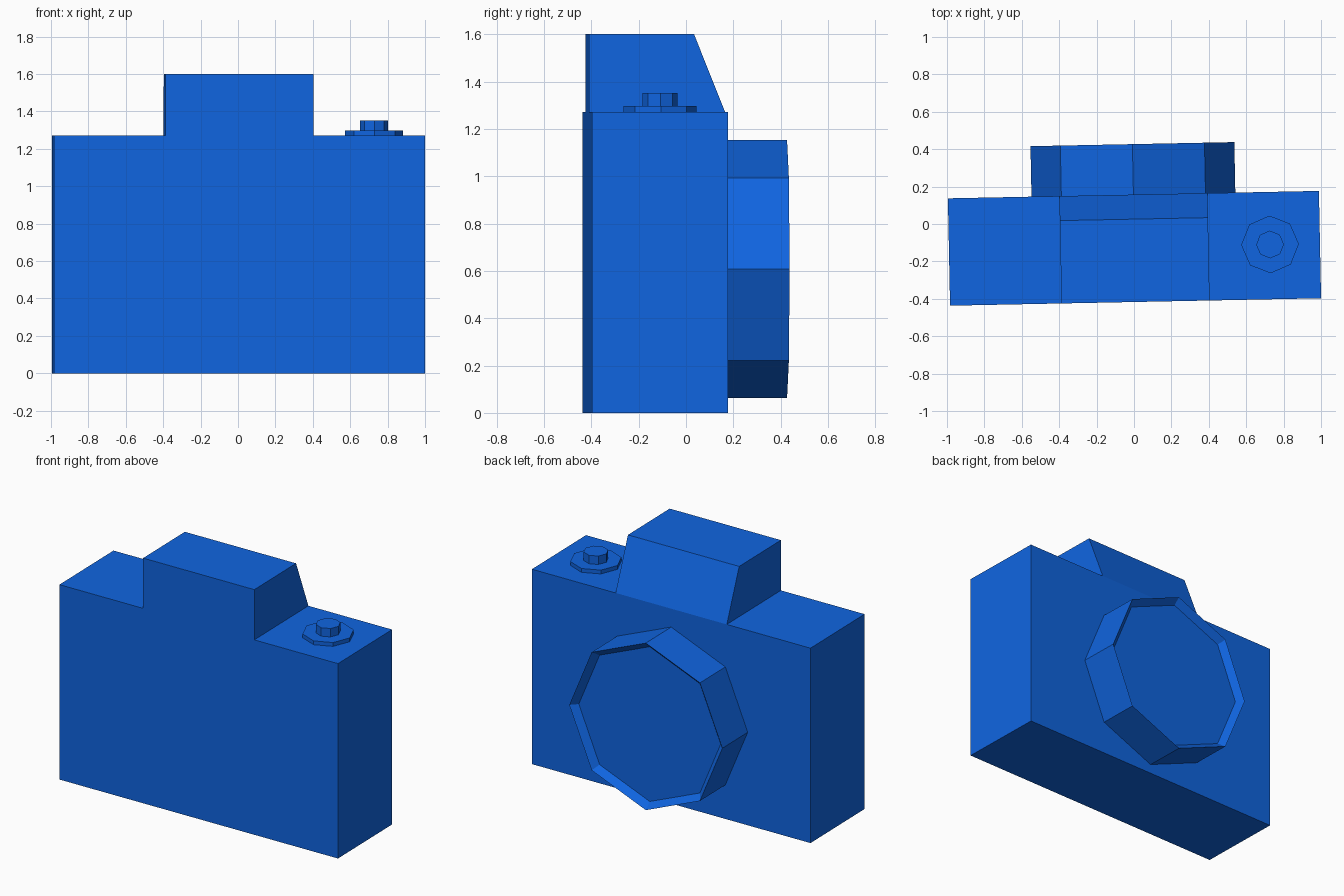
import bpy, bmesh, math
from mathutils import Matrix, Vector

# Remove the default object
cube = bpy.data.objects.get("Cube")
if cube:
    bpy.data.objects.remove(cube, do_unlink=True)

# Single flat colour
blue = bpy.data.materials.new("blue")
blue.use_nodes = True
COLOR = (0.005, 0.13, 0.75, 1)
blue.diffuse_color = COLOR
blue.node_tree.nodes["Principled BSDF"].inputs["Base Color"].default_value = COLOR

# The whole camera is turned very slightly about the vertical axis
TURN = Matrix.Rotation(0.02, 4, "Z")
BODY_TOP, FRONT, BACK = 1.272, -0.417, 0.157


def loft(name, rings, local=Matrix.Identity(4)):
    """Join equal-sized rings of points with quads and cap both ends."""
    bm = bmesh.new()
    loops = [[bm.verts.new(p) for p in ring] for ring in rings]
    n = len(loops[0])
    for a, b in zip(loops, loops[1:]):
        for i in range(n):
            j = (i + 1) % n
            bm.faces.new((a[i], a[j], b[j], b[i]))
    bm.faces.new(loops[0][::-1])
    bm.faces.new(loops[-1])
    bmesh.ops.recalc_face_normals(bm, faces=bm.faces)
    mesh = bpy.data.meshes.new(name)
    bm.to_mesh(mesh)
    bm.free()
    mesh.materials.append(blue)
    obj = bpy.data.objects.new(name, mesh)
    obj.matrix_world = TURN @ local
    bpy.context.collection.objects.link(obj)
    return obj


def side_extrusion(name, half_width, profile):
    """Extrude a (y, z) profile across the width."""
    loft(name, [[Vector((x, y, z)) for y, z in profile]
                for x in (-half_width, half_width)])


def octagon_stack(name, sections, local):
    """Stack octagons given as (radius, height) along the local z axis."""
    corners = [math.radians(45 * i) for i in range(8)]
    loft(name, [[Vector((r * math.cos(a), r * math.sin(a), h)) for a in corners]
                for r, h in sections], local)


# Body block
side_extrusion("body", 0.992, [(FRONT, 0), (BACK, 0), (BACK, BODY_TOP), (FRONT, BODY_TOP)])

# Viewfinder hump with a sloped lens-side face
side_extrusion("viewfinder_hump", 0.396,
               [(FRONT, BODY_TOP), (BACK, BODY_TOP), (0.026, 1.6), (FRONT, 1.6)])

# Lens barrel with a bevelled, recessed glass
lens_place = Matrix.Translation((0, BACK, 0.607)) @ Matrix.Rotation(-math.pi / 2, 4, "X")
octagon_stack("lens", [(0.545, 0), (0.545, 0.27), (0.505, 0.228)], lens_place)

# Shutter button and its collar
button_place = Matrix.Translation((0.725, -0.124, BODY_TOP))
octagon_stack("button_collar", [(0.154, 0), (0.154, 0.025)], button_place)
octagon_stack("shutter_button", [(0.074, 0.025), (0.074, 0.08)], button_place)
